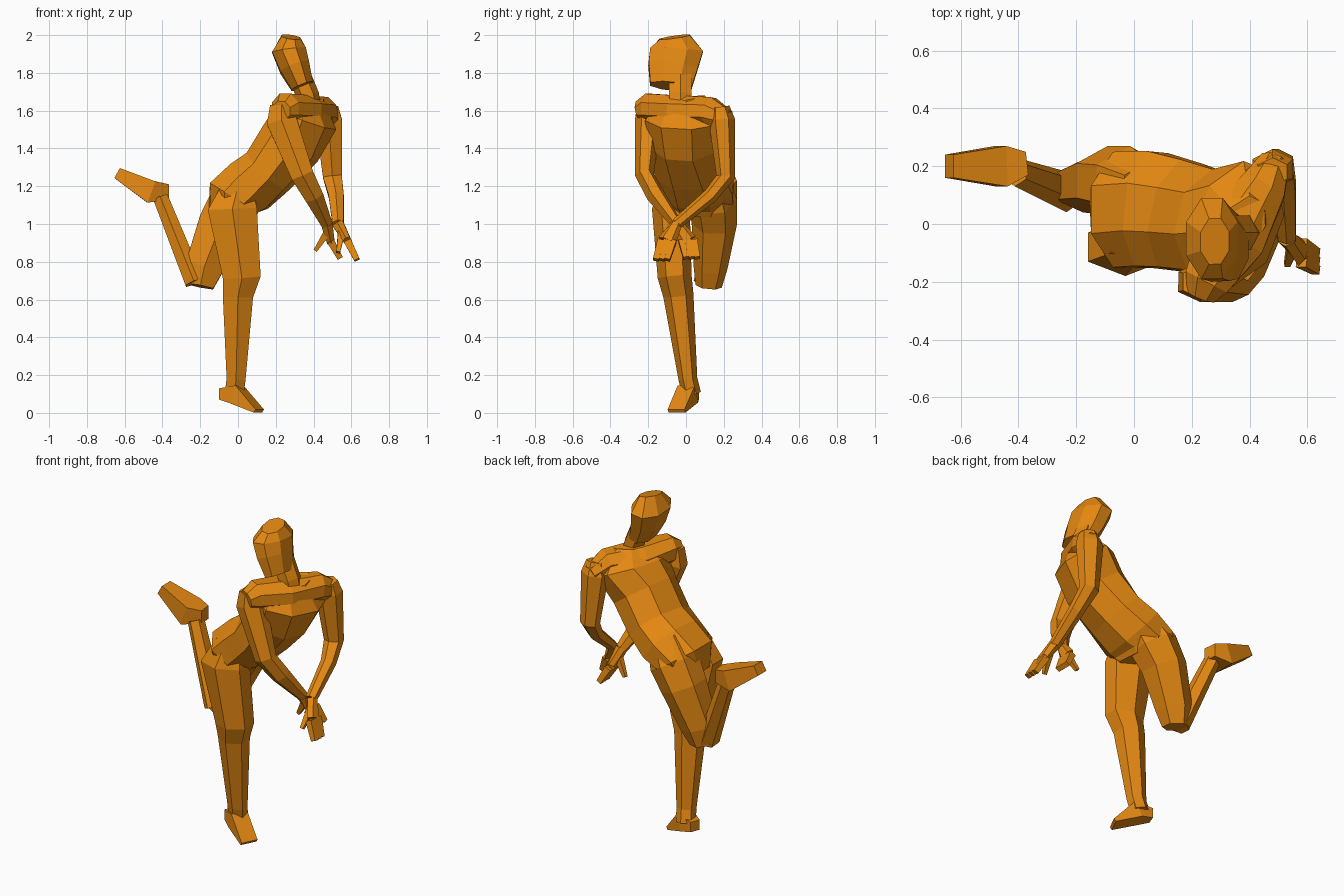
import bpy
import bmesh
from math import cos, sin, pi
from mathutils import Vector

if "Cube" in bpy.data.objects:
    bpy.data.objects.remove(bpy.data.objects["Cube"], do_unlink=True)

# One flat colour for the whole figure
orange = bpy.data.materials.new("orange_clay")
orange.use_nodes = True
colour = (.78, .25, .006, 1)
orange.diffuse_color = colour
orange.node_tree.nodes["Principled BSDF"].inputs["Base Color"].default_value = colour

# Directions used to orient the cross-sections
ACROSS_X = Vector((1, 0, 0))
ACROSS_Y = Vector((0, 1, 0))
TURNED_FOOT = Vector((.5, 1, 0))
HIP_LINE = Vector((-.1, 1, 0))
SHOULDER_LINE = Vector((.5, 1, 0))


def polygon(sides):
    """Regular polygon stretched to fill a unit square, flat sided where possible."""
    phase = 0 if sides % 4 else pi / sides
    angles = [phase + 2 * pi * step / sides for step in range(sides)]
    points = [(cos(angle), sin(angle)) for angle in angles]
    widest = max(across for across, depth in points)
    deepest = max(depth for across, depth in points)
    return [(across / widest, depth / deepest) for across, depth in points]


def loft(name, rings, sides=6, side=ACROSS_Y, end_side=None):
    """Skin rings of (x, y, z, half width[, half depth]) along a path."""
    bm = bmesh.new()
    centres = [Vector(ring[:3]) for ring in rings]
    last = len(rings) - 1
    section = polygon(sides)
    loops = []
    for index, ring in enumerate(rings):
        before, after = centres[max(index - 1, 0)], centres[min(index + 1, last)]
        tangent = (after - before).normalized()
        across = side.lerp(end_side or side, index / last)
        across = (across - tangent * across.dot(tangent)).normalized()
        depth = tangent.cross(across)
        width, thickness = ring[3], ring[-1]
        loops.append([bm.verts.new(centres[index] + across * u * width + depth * v * thickness)
                      for u, v in section])
    for low, high in zip(loops, loops[1:]):
        for corner in range(sides):
            following = (corner + 1) % sides
            bm.faces.new((low[corner], low[following], high[following], high[corner]))
    bm.faces.new(loops[0])
    bm.faces.new(loops[-1])
    bmesh.ops.recalc_face_normals(bm, faces=bm.faces)
    mesh = bpy.data.meshes.new(name)
    bm.to_mesh(mesh)
    bm.free()
    mesh.materials.append(orange)
    bpy.context.scene.collection.objects.link(bpy.data.objects.new(name, mesh))


def hand(prefix, wrist, knuckles, tip, thumb_tip):
    """Flat palm, three tapering fingers and a thumb."""
    wrist, knuckles, tip, thumb_tip = map(Vector, (wrist, knuckles, tip, thumb_tip))
    loft(prefix + "_palm", [(*wrist, .03), (*knuckles, .05, .02)])
    for finger, place in (("front", -1), ("middle", 0), ("back", 1)):
        shift = ACROSS_Y * place * .03
        loft(f"{prefix}_{finger}_finger",
             [(*(knuckles + shift), .02), (*(tip + shift), .015)], sides=4)
    thumb_base = wrist.lerp(knuckles, .4)
    loft(prefix + "_thumb", [(*thumb_base, .02), (*thumb_tip, .01)], sides=4)


# Leaning torso, twisting from the hips to the shoulders
loft("torso", [
    (-.03, .05, 1.05, .16, .12),
    (-.02, .05, 1.14, .2, .15),
    (.06, .05, 1.2, .2, .15),
    (.16, .03, 1.28, .19, .14),
    (.28, 0, 1.43, .18, .16),
    (.36, 0, 1.56, .21, .15),
    (.37, -.02, 1.66, .12, .07),
], sides=8, side=HIP_LINE, end_side=SHOULDER_LINE)

# Sloping shoulders that join both arms to the torso
loft("shoulders", [
    (.23, -.25, 1.6, .05),
    (.25, -.2, 1.61, .08),
    (.34, -.04, 1.6, .12, .08),
    (.45, .13, 1.59, .08),
    (.49, .22, 1.55, .05),
], sides=8, side=ACROSS_X)

# Neck and head, with the face turned to the front
loft("neck", [
    (.4, -.03, 1.57, .05),
    (.37, -.03, 1.68, .06),
    (.32, -.03, 1.8, .06),
], side=ACROSS_X)
loft("head", [
    (.28, -.06, 1.99, .05, .08),
    (.27, -.05, 1.92, .09, .14),
    (.3, -.07, 1.83, .08, .13),
    (.34, -.08, 1.73, .06, .11),
], sides=8, side=ACROSS_X)

# Arms reaching down in front
right_wrist = (.47, -.05, 1)
left_wrist = (.53, -.05, 1)
loft("right_arm", [
    (.23, -.2, 1.63, .06),
    (.23, -.2, 1.55, .07, .08),
    (.34, -.22, 1.26, .05, .06),
    (.4, -.16, 1.15, .05),
    (*right_wrist, .03),
])
loft("left_arm", [
    (.48, .18, 1.62, .05),
    (.48, .19, 1.55, .07),
    (.5, .21, 1.25, .05),
    (.52, .13, 1.15, .04),
    (*left_wrist, .03),
])
hand("right", right_wrist, (.49, .01, .91), (.54, .03, .82), (.41, 0, .86))
hand("left", left_wrist, (.58, -.1, .91), (.63, -.13, .81), (.53, -.14, .85))

# Standing leg and foot
loft("standing_leg", [
    (0, -.06, 1.2, .08),
    (-.03, -.08, 1.08, .1, .13),
    (.02, -.06, .72, .09, .1),
    (0, -.04, .62, .08),
    (-.01, .01, .18, .05),
    (-.02, .03, .1, .05),
])
loft("standing_foot", [
    (-.09, .04, .1, .03),
    (-.01, .01, .1, .05),
    (.11, -.05, .01, .05, .01),
], sides=4, side=TURNED_FOOT)

# Raised leg, bent at the knee, with the foot behind
loft("raised_thigh", [
    (.05, .12, 1.24, .1),
    (-.02, .14, 1.12, .13),
    (-.09, .15, 1, .12),
    (-.18, .13, .77, .09, .1),
    (-.2, .12, .67, .07),
])
loft("raised_shin", [
    (-.23, .11, .69, .07, .05),
    (-.41, .18, 1.14, .05, .04),
])
loft("raised_foot", [
    (-.37, .21, 1.17, .04),
    (-.46, .2, 1.17, .07, .06),
    (-.64, .2, 1.27, .04, .03),
], sides=4)
